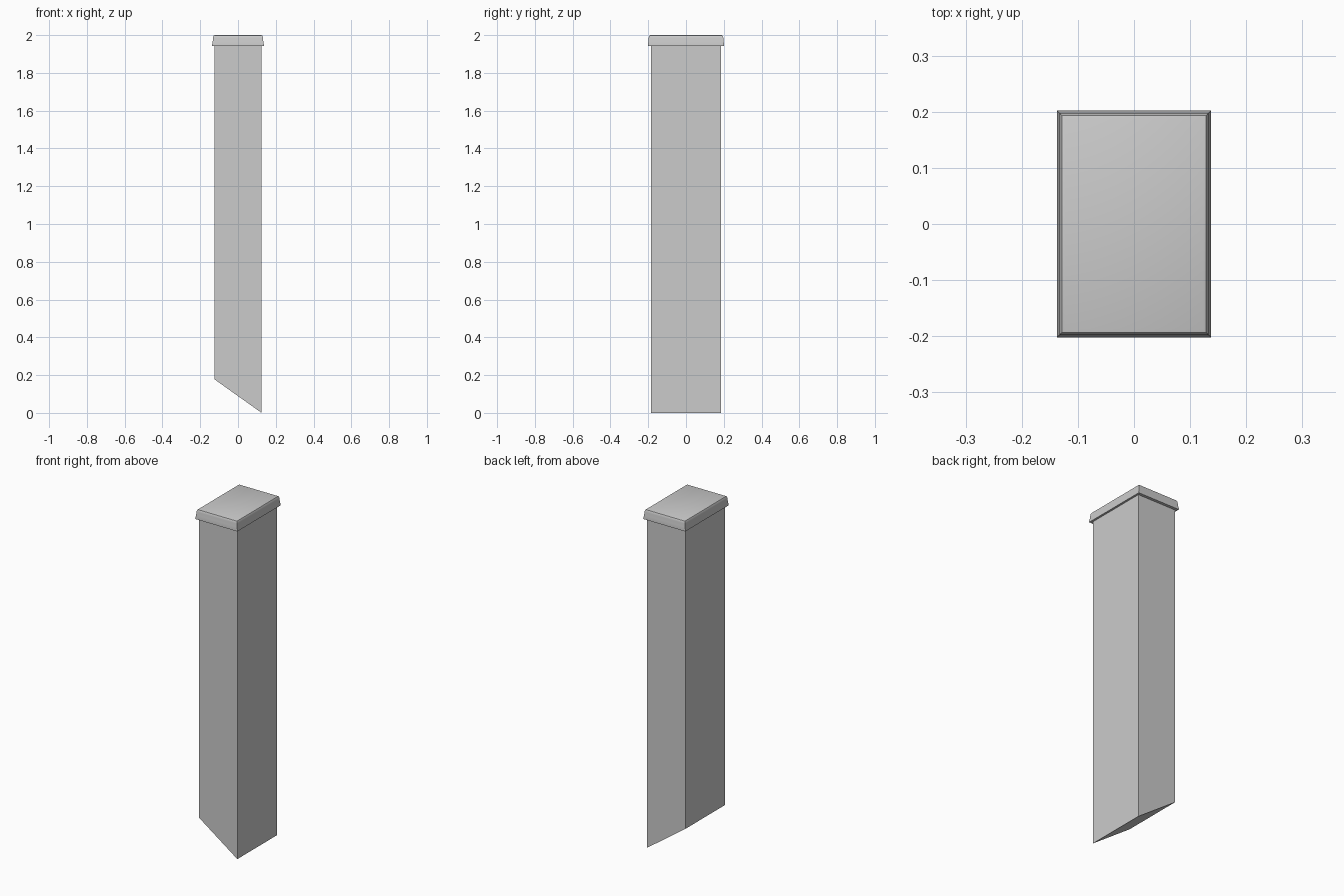
import bpy, bmesh

if "Cube" in bpy.data.objects:
    bpy.data.objects.remove(bpy.data.objects["Cube"])


def loft(name, rings):
    """Skin rectangular rings (half x, half y, z or z-pair for left/right) with end caps."""
    bm = bmesh.new()
    loops = []
    for hx, hy, zl, zr in rings:
        loops.append([bm.verts.new(p) for p in (
            (-hx, -hy, zl), (hx, -hy, zr), (hx, hy, zr), (-hx, hy, zl))])
    for a, b in zip(loops, loops[1:]):
        for i in range(4):
            j = (i + 1) % 4
            bm.faces.new((a[i], a[j], b[j], b[i]))
    bm.faces.new(loops[0][::-1])
    bm.faces.new(loops[-1])
    bmesh.ops.recalc_face_normals(bm, faces=bm.faces)
    mesh = bpy.data.meshes.new(name)
    bm.to_mesh(mesh)
    bm.free()
    obj = bpy.data.objects.new(name, mesh)
    bpy.context.collection.objects.link(obj)
    return obj


# Shaft with a slanted foot
loft("shaft", [(0.125, 0.185, 0.178, 0.0), (0.125, 0.185, 1.946, 1.946)])

# Cap: (overhang from the shaft, height), flared lip and rounded top edge
profile = [(0.012, 1.943), (0.0125, 1.948), (0.009, 1.965), (0.0075, 1.985),
           (0.006, 1.992), (0.003, 1.998), (-0.002, 2.0)]
cap = loft("cap", [(0.125 + d, 0.19 + d, z, z) for d, z in profile])
bpy.context.view_layer.objects.active = cap
cap.select_set(True)
bpy.ops.object.shade_smooth_by_angle(angle=0.7)
